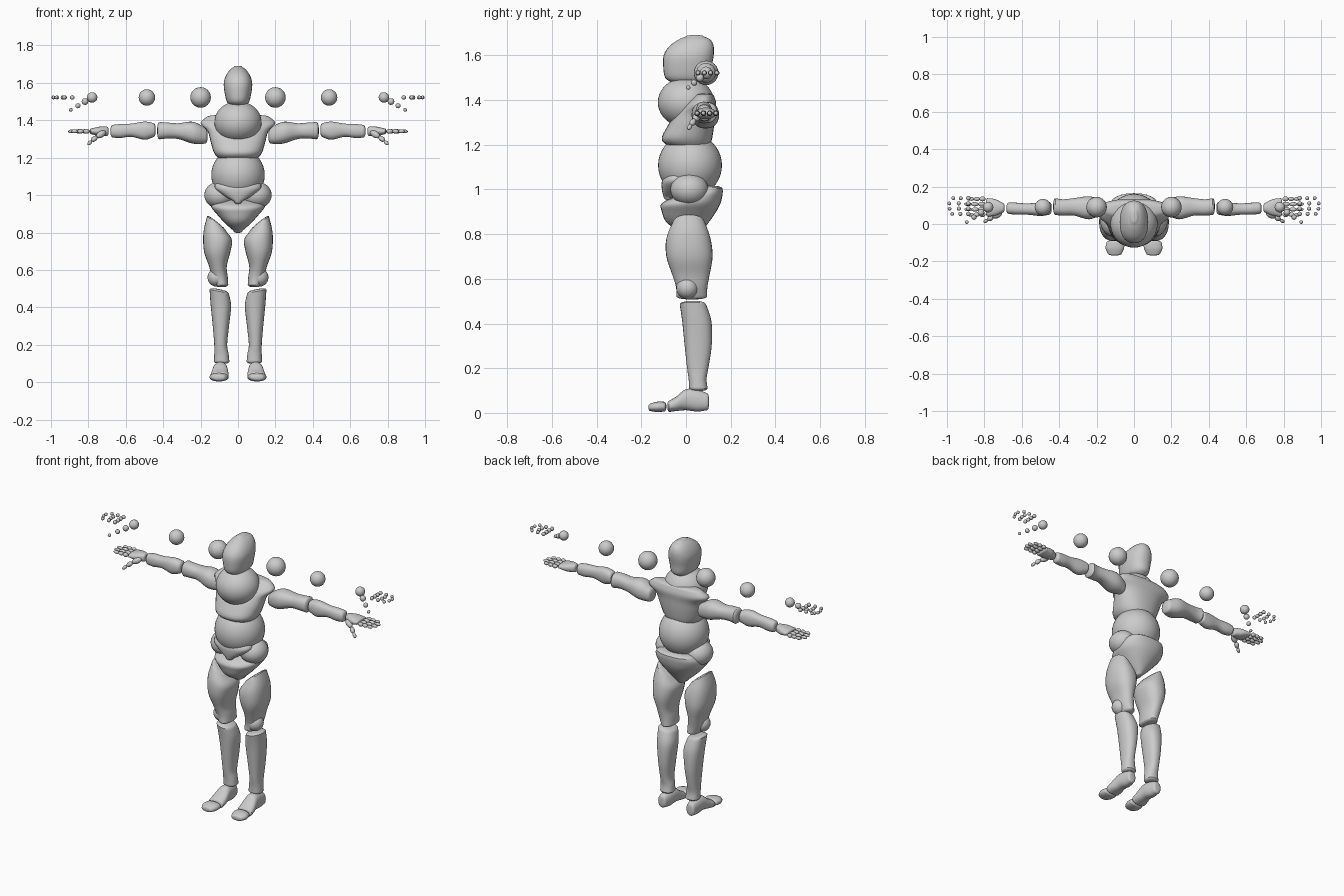
import bpy, bmesh
from math import cos, sin, tau, radians
from mathutils import Vector, Matrix


def finish(name, bm, mirror):
    bmesh.ops.recalc_face_normals(bm, faces=bm.faces)
    me = bpy.data.meshes.new(name)
    bm.to_mesh(me)
    bm.free()
    me.shade_smooth()
    me.set_sharp_from_angle(angle=radians(40))
    ob = bpy.data.objects.new(name, me)
    bpy.context.collection.objects.link(ob)
    if mirror:
        m = ob.modifiers.new("Mirror", "MIRROR")
        m.use_mirror_merge = False
    return ob


def ball(name, c, r, mirror=False, seg=24):
    r = (r, r, r) if isinstance(r, (int, float)) else r
    bm = bmesh.new()
    mat = Matrix.Translation(c) @ Matrix.Diagonal((*r, 1))
    bmesh.ops.create_uvsphere(bm, u_segments=seg, v_segments=seg // 2, radius=1, matrix=mat)
    return finish(name, bm, mirror)


def bone(name, p, q, r):
    """Rounded finger segment from p to q."""
    p, q = Vector(p), Vector(q)
    d = q - p
    bm = bmesh.new()
    mat = (Matrix.Translation((p + q) / 2) @ d.to_track_quat('Z', 'Y').to_matrix().to_4x4()
           @ Matrix.Diagonal((r, r, d.length * 0.54, 1)))
    bmesh.ops.create_uvsphere(bm, u_segments=12, v_segments=8, radius=1, matrix=mat)
    return finish(name, bm, True)


def loft(name, axis, secs, mirror=False, cap=0.012, power=2.3, n=28, steps=4):
    """Smooth skin through sections (t, a0, a1, b0, b1[, tilt]) along an axis."""
    S = [Vector((*s, 0)[:6]) for s in secs]
    rings = []
    for i in range(len(S) - 1):
        p0, p1, p2, p3 = S[max(i - 1, 0)], S[i], S[i + 1], S[min(i + 2, len(S) - 1)]
        for k in range(steps):
            u = k / steps
            rings.append(0.5 * (2 * p1 + (p2 - p0) * u + (2 * p0 - 5 * p1 + 4 * p2 - p3) * u * u
                                + (3 * p1 - p0 - 3 * p2 + p3) * u ** 3))
    rings.append(S[-1])

    def dome(s, d):
        out = []
        for f, k in ((0.5, 0.9), (0.85, 0.65), (1, 0.3)):
            ca, cb = (s[1] + s[2]) / 2, (s[3] + s[4]) / 2
            ha, hb = (s[2] - s[1]) / 2 * k, (s[4] - s[3]) / 2 * k
            out.append(Vector((s[0] + d * cap * f, ca - ha, ca + ha, cb - hb, cb + hb, s[5] * k)))
        return out
    sgn = 1 if S[-1][0] > S[0][0] else -1
    rings = dome(S[0], -sgn)[::-1] + rings + dome(S[-1], sgn)
    bm = bmesh.new()
    prev = None
    for ri, s in enumerate(rings):
        ring = []
        for j in range(n):
            c, w = cos(tau * j / n), sin(tau * j / n)
            c = abs(c) ** (2 / power) * (1 if c > 0 else -1)
            w = abs(w) ** (2 / power) * (1 if w > 0 else -1)
            a = (s[1] + s[2]) / 2 + c * (s[2] - s[1]) / 2
            b = (s[3] + s[4]) / 2 + w * (s[4] - s[3]) / 2
            t = s[0] + s[5] * c
            ring.append(bm.verts.new({'z': (a, b, t), 'x': (t, a, b), 'y': (a, t, b)}[axis]))
        if prev:
            for j in range(n):
                bm.faces.new((prev[j], prev[(j + 1) % n], ring[(j + 1) % n], ring[j]))
        if ri in (0, len(rings) - 1):
            bm.faces.new(ring)
        prev = ring
    return finish(name, bm, mirror)


# Head and torso
loft("head", 'z', [(1.478, -.04, .04, -.06, .08), (1.50, -.06, .06, -.093, .108),
                   (1.55, -.072, .072, -.102, .115), (1.60, -.076, .076, -.10, .124),
                   (1.64, -.064, .064, -.076, .124), (1.67, -.043, .043, -.035, .11),
                   (1.685, -.022, .022, .0, .08)], cap=.006)
ball("neck_ball", (0, 0, 1.39), (.126, .126, .112), seg=40)
loft("chest", 'z', [(1.18, -.085, .085, -.05, .10), (1.22, -.125, .125, -.108, .115),
                    (1.28, -.145, .145, -.085, .125), (1.34, -.162, .162, -.045, .13),
                    (1.385, -.20, .20, .0, .135), (1.42, -.165, .165, .035, .125)], cap=.01)
ball("waist_ball", (0, .018, 1.108), .143, seg=40)
loft("lower_abdomen", 'z', [(.965, -.02, .02, -.10, -.05), (1.0, -.08, .08, -.108, .0),
                            (1.04, -.125, .125, -.107, .02), (1.075, -.11, .11, -.08, .02)])
ball("hip_ball", (.10, .015, 1.0), (.08, .085, .072), True, 32)
loft("pelvis", 'z', [(.81, -.025, .025, -.02, .07), (.85, -.07, .07, -.085, .10),
                     (.90, -.115, .115, -.108, .135), (.94, -.145, .145, -.106, .155),
                     (.98, -.14, .14, -.02, .164), (1.005, -.12, .12, .04, .164)])

# Legs
loft("thigh", 'z', [(.845, .06, .165, -.06, .085, .042), (.78, .032, .185, -.088, .11, .02),
                    (.70, .04, .182, -.088, .119), (.62, .06, .155, -.062, .106),
                    (.565, .055, .142, -.045, .096), (.52, .052, .125, -.042, .094)], True)
ball("knee_ball", (.113, .006, .56), .05, True)
loft("shin", 'z', [(.485, .05, .152, -.028, .09, .01), (.41, .037, .146, -.017, .114),
                   (.30, .048, .135, -.006, .115), (.20, .058, .127, .005, .10),
                   (.15, .05, .127, .012, .092), (.11, .046, .128, .014, .097)], True)
loft("foot", 'y', [(.095, .07, .125, .012, .088), (.05, .06, .13, .006, .104),
                   (0, .055, .135, .012, .106), (-.045, .05, .145, .008, .072),
                   (-.075, .05, .148, .004, .055)], True, cap=.008)
loft("toes", 'y', [(-.098, .052, .147, .006, .05), (-.13, .053, .152, .004, .05),
                   (-.158, .065, .14, .008, .042)], True, cap=.01)

# Arms
loft("upper_arm", 'x', [(.175, .05, .13, 1.275, 1.36), (.24, .025, .148, 1.275, 1.392),
                        (.32, .045, .138, 1.30, 1.384), (.38, .045, .132, 1.302, 1.388),
                        (.42, .048, .138, 1.298, 1.39)], True)
loft("forearm", 'x', [(.452, .05, .118, 1.31, 1.385), (.50, .043, .116, 1.296, 1.393),
                      (.57, .05, .11, 1.312, 1.382), (.63, .05, .114, 1.305, 1.38),
                      (.67, .054, .114, 1.308, 1.375)], True)
loft("palm", 'x', [(.70, .062, .112, 1.316, 1.366), (.74, .045, .132, 1.315, 1.366),
                   (.785, .04, .138, 1.326, 1.356)], True, cap=.008)

# Fingers and the loose joint balls that hover above them
for i, (y, length) in enumerate([(.05, .095), (.078, .11), (.106, .112), (.134, .09)]):
    for k in range(3):
        x0 = .795 + length * k / 3
        bone(f"finger_{i}_{k}", (x0, y, 1.341), (x0 + length / 3, y, 1.341), .013 - .0015 * k)
        ball(f"finger_joint_{i}_{k}", (.886 + (length - .01) * k / 2, y + .004, 1.522),
             .012 - .001 * k, True, 12)
thumb = [(.71, .06, 1.338), (.755, .038, 1.312), (.782, .022, 1.29), (.803, .01, 1.27)]
for k in range(3):
    bone(f"thumb_{k}", thumb[k], thumb[k + 1], .018 - .004 * k)
    ball(f"thumb_joint_{k}", (.818 + .038 * k, .062 - .026 * k, 1.50 - .022 * k),
         .018 - .004 * k, True, 12)
for name, x, r in (("shoulder", .20, .055), ("elbow", .487, .044), ("wrist", .78, .028)):
    ball(name + "_joint", (x, .09, 1.522), r, True)
